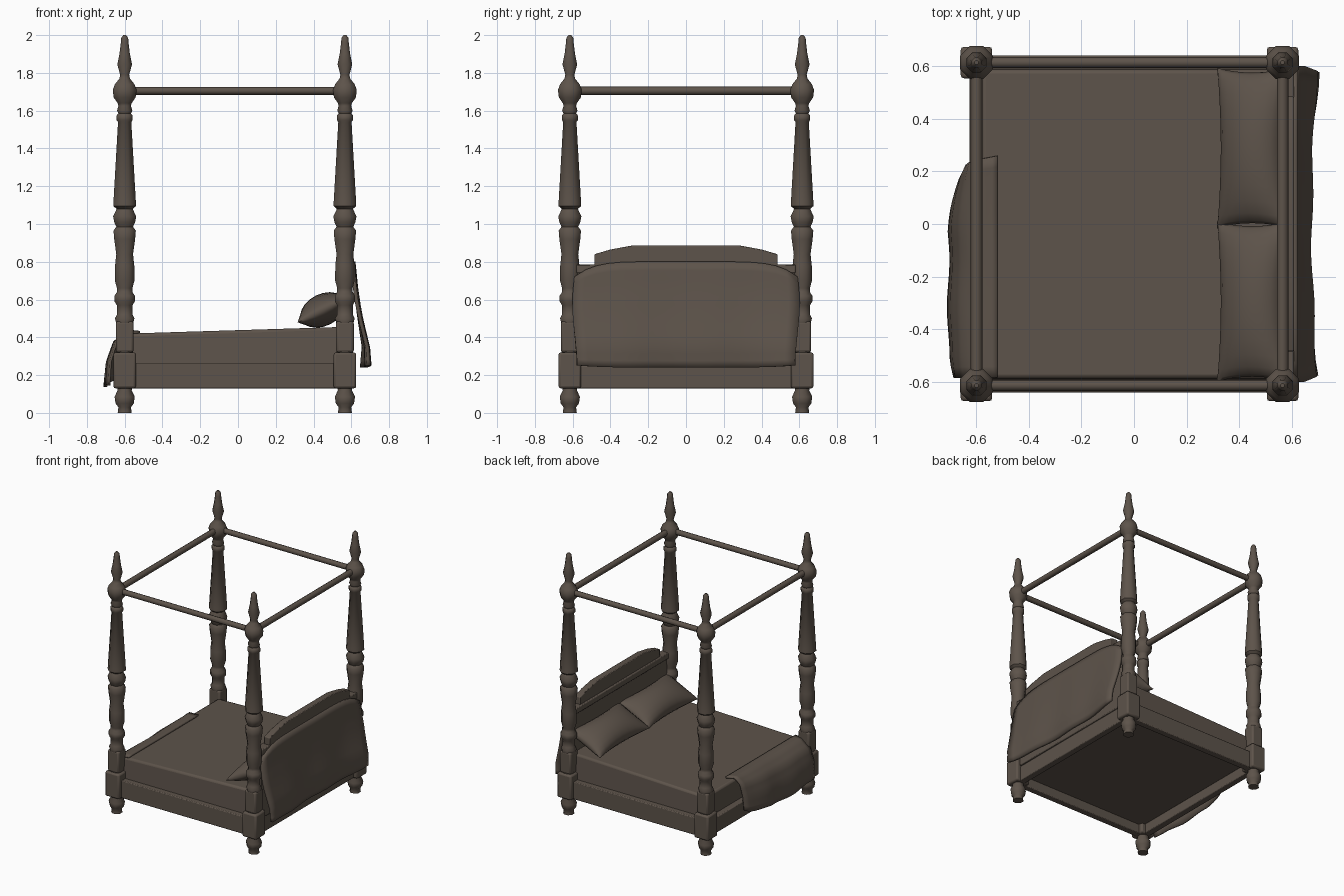
import bpy, bmesh, math
from mathutils import Vector, Matrix

if "Cube" in bpy.data.objects:
    bpy.data.objects.remove(bpy.data.objects["Cube"], do_unlink=True)

wood = bpy.data.materials.new("dark brown")
wood.use_nodes = True
COLOR = (0.11, 0.087, 0.069, 1)
wood.diffuse_color = COLOR
wood.node_tree.nodes["Principled BSDF"].inputs["Base Color"].default_value = COLOR

XS = (-0.6, 0.566)      # foot and head post centres
YS = (-0.615, 0.615)


def finish(name, bm, angle=40, bevel=0):
    bmesh.ops.recalc_face_normals(bm, faces=bm.faces)
    mesh = bpy.data.meshes.new(name)
    bm.to_mesh(mesh)
    bm.free()
    mesh.materials.append(wood)
    ob = bpy.data.objects.new(name, mesh)
    bpy.context.collection.objects.link(ob)
    mesh.shade_smooth()
    mesh.set_sharp_from_angle(angle=math.radians(angle))
    if bevel:
        mod = ob.modifiers.new("edge", "BEVEL")
        mod.width, mod.segments = bevel, 2
    return ob


def box(name, lo, hi, bevel=0.006, shape=None):
    bm = bmesh.new()
    bmesh.ops.create_cube(bm, size=1)
    lo, hi = Vector(lo), Vector(hi)
    for v in bm.verts:
        v.co = [(lo[i] + hi[i]) / 2 + v.co[i] * (hi[i] - lo[i]) for i in range(3)]
        if shape:
            shape(v.co)
    return finish(name, bm, 30, bevel)


def lathe(name, profile, x, y, sides=8):
    bm = bmesh.new()
    rings = []
    for z, r in profile:
        rings.append([bm.verts.new((x + r * math.cos(math.tau * (i + 0.5) / sides),
                                    y + r * math.sin(math.tau * (i + 0.5) / sides), z))
                      for i in range(sides)])
    for a, b in zip(rings, rings[1:]):
        for i in range(sides):
            j = (i + 1) % sides
            bm.faces.new((a[i], a[j], b[j], b[i]))
    bm.faces.new(rings[0])
    bm.faces.new(rings[-1])
    return finish(name, bm, 50)


def rod(name, a, b, r):
    a, b = Vector(a), Vector(b)
    bm = bmesh.new()
    turn = (b - a).to_track_quat('Z', 'Y').to_matrix().to_4x4()
    bmesh.ops.create_cone(bm, cap_ends=True, segments=8, radius1=r, radius2=r,
                          depth=(b - a).length,
                          matrix=Matrix.Translation((a + b) / 2) @ turn)
    return finish(name, bm, 50)


def sheet(bm, nu, nv, f):
    grid = [[bm.verts.new(f(i / nu, j / nv)) for j in range(nv + 1)] for i in range(nu + 1)]
    for i in range(nu):
        for j in range(nv):
            bm.faces.new((grid[i][j], grid[i + 1][j], grid[i + 1][j + 1], grid[i][j + 1]))


def cloth(name, f, thickness=0.012):
    bm = bmesh.new()
    sheet(bm, 20, 12, f)
    ob = finish(name, bm, 60)
    mod = ob.modifiers.new("thickness", "SOLIDIFY")
    mod.thickness, mod.offset = thickness, 0
    return ob


def along(points, t):
    # Straight interpolation through evenly spaced path points
    t *= len(points) - 1
    i = min(int(t), len(points) - 2)
    return Vector(points[i]).lerp(Vector(points[i + 1]), t - i)


# Turned posts with square blocks at the frame joints
POST = [(0, .04), (.03, .036), (.05, .052), (.085, .058), (.12, .04), (.14, .045),
        (.48, .05), (.5, .056), (.52, .045), (.57, .045), (.59, .058), (.62, .058),
        (.64, .044), (.66, .044), (.7, .056), (.78, .055), (.84, .048), (.92, .06),
        (.965, .064), (.985, .048), (1.01, .06), (1.04, .066), (1.08, .046),
        (1.095, .065), (1.12, .064), (1.54, .038), (1.55, .046), (1.575, .046),
        (1.585, .036), (1.6, .044), (1.625, .036), (1.64, .04), (1.67, .063),
        (1.71, .068), (1.74, .056), (1.77, .03), (1.79, .026), (1.845, .042),
        (1.9, .03), (1.96, .022), (1.985, .02), (2, .008)]
for xn, x in zip(("foot", "head"), XS):
    for yn, y in zip(("right", "left"), YS):
        lathe(f"{xn}_post_{yn}", POST, x, y)
        box(f"{xn}_joint_block_{yn}", (x - .06, y - .06, .13), (x + .06, y + .06, .32), .012)
        box(f"{xn}_upper_block_{yn}", (x - .047, y - .047, .32), (x + .047, y + .047, .485), .012)

# Bed frame rails and canopy rods
for yn, y in zip(("right", "left"), YS):
    box(f"side_rail_{yn}", (XS[0], y - .026, .13), (XS[1], y + .026, .265))
    rod(f"canopy_side_rod_{yn}", (XS[0], y, 1.705), (XS[1], y, 1.705), .021)
for xn, x in zip(("foot", "head"), XS):
    box(f"{xn}_rail", (x - .026, YS[0], .13), (x + .026, YS[1], .25))
    rod(f"canopy_{xn}_rod", (x, YS[0], 1.705), (x, YS[1], 1.705), .022)


# Mattress, rising gently toward the head
def slope(co):
    if co.z > .3:
        co.z += .035 * (co.x + .58) / 1.13
        co.y *= .98


box("mattress", (-.58, -.6, .2), (.56, .6, .42), .015, slope)

# Headboard: panel, moulding and arched crest
box("headboard_panel", (.56, -.575, .25), (.6, .575, .77))
box("headboard_moulding", (.545, -.58, .74), (.61, .58, .785))
bm = bmesh.new()
half = [(.485, .77), (.485, .84), (.4, .865), (.28, .887)]
outline = half + [(-y, z) for y, z in reversed(half)]
face = bm.faces.new([bm.verts.new((.56, y, z)) for y, z in outline])
out = bmesh.ops.extrude_face_region(bm, geom=[face])
bmesh.ops.translate(bm, vec=(.05, 0, 0),
                    verts=[v for v in out["geom"] if isinstance(v, bmesh.types.BMVert)])
finish("headboard_crest", bm, 30, .005)


# Cloth hanging behind the headboard
def back_cloth(u, v):
    s = 2 * u - 1
    top = .8 - .08 * abs(s) ** 6
    p = along([(.612, 1), (.625, .75), (.645, .5), (.675, .2), (.672, 0)], v)
    flare = .035 * v * v * (s * s - .35) + .006 * v * math.sin(9 * s)
    return (p.x + flare, .59 * s * (1 + .02 * math.sin(5 * v)),
            .24 + (top - .24) * p.y + .012 * v * abs(s) ** 5)


cloth("headboard_drape", back_cloth, .02)


# Blanket hanging over the foot of the bed
def foot_cloth(u, v):
    fade = min(1, (1 - u) / .3) ** .6
    p = along([(-.52, .428), (-.585, .425), (-.655, .37), (-.69, .27), (-.702, .145)], v)
    x = -.6 + (p.x + .6) * (.45 + .55 * fade) if p.x < -.6 else p.x
    edge = .02 * max(0, 1 - u / .08) * v
    return (x + edge + .005 * v * math.sin(14 * u), -.585 + .845 * u - .05 * u * v,
            p.y + .05 * v * (1 - fade) + .008 * v * math.sin(11 * u))


cloth("foot_blanket", foot_cloth)

# Pillows with pinched corners, leaning on the headboard
for name, cy in (("right", -.295), ("left", .29)):
    bm = bmesh.new()
    for side in (-1, 1):
        def pillow(u, v):
            a, b = math.sin(math.pi * (u - .5)), math.sin(math.pi * (v - .5))
            h = .085 * side * math.sqrt(max(0, (1 - a * a) * (1 - b * b)))
            return (a * .15 * (1 - .16 * (1 - b * b)), b * .305 * (1 - .06 * (1 - a * a)), h)
        sheet(bm, 10, 12, pillow)
    bmesh.ops.remove_doubles(bm, verts=bm.verts, dist=.0005)
    bmesh.ops.transform(bm, verts=bm.verts, matrix=Matrix.Translation((.45, cy, .545))
                        @ Matrix.Rotation(math.radians(-26), 4, 'Y'))
    finish(f"pillow_{name}", bm, 70)
